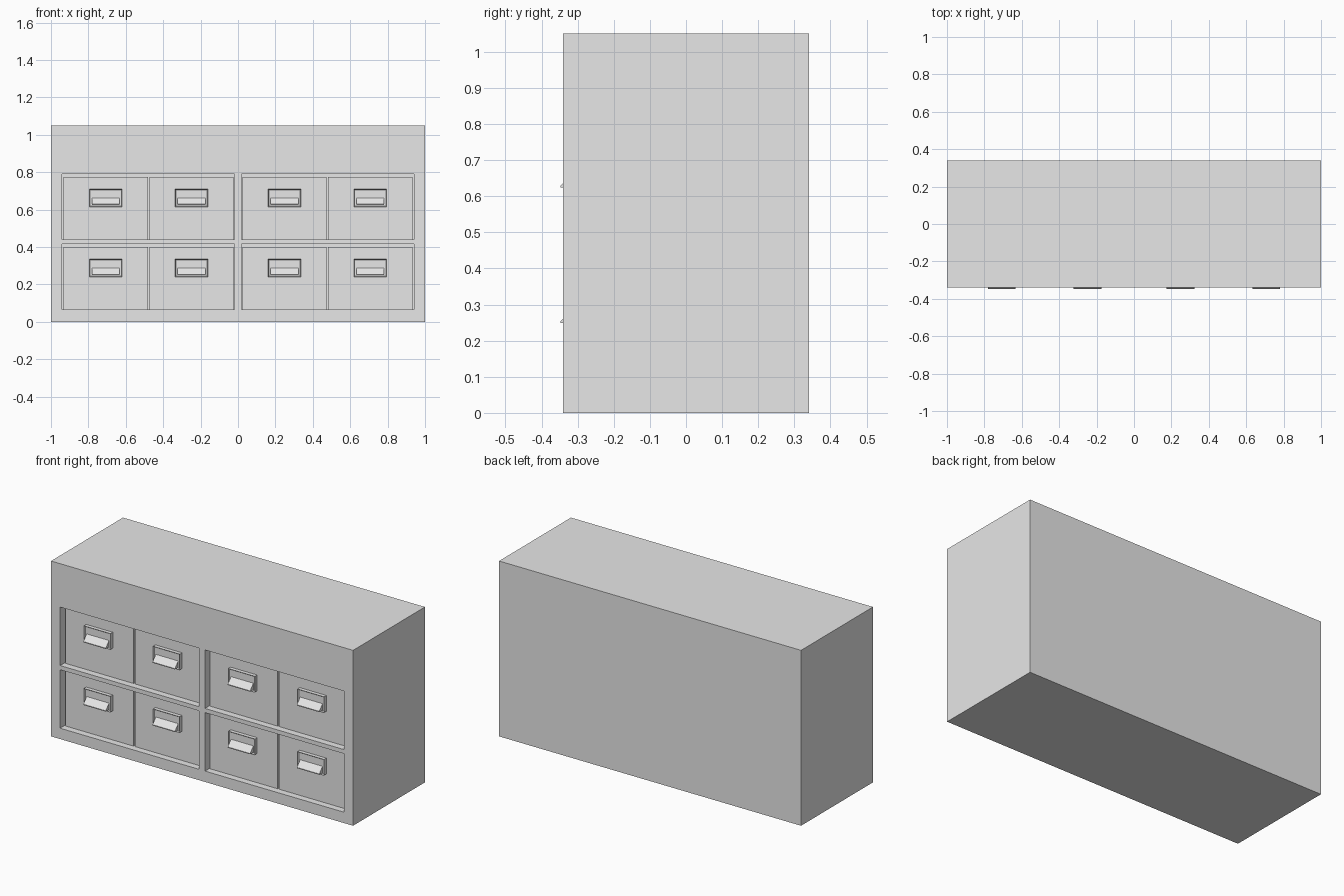
import bpy
import bmesh
from mathutils import Matrix

if "Cube" in bpy.data.objects:
    bpy.data.objects.remove(bpy.data.objects["Cube"], do_unlink=True)

WIDTH, DEPTH, HEIGHT = 2.0, 0.68, 1.05
FRONT = -DEPTH / 2
DRAWER_FRONT = FRONT + 0.04
ROW_BOTTOMS = {"lower": 0.065, "upper": 0.44}

grey = bpy.data.materials.new("plain_grey")
grey.use_nodes = True
grey.diffuse_color = (0.8, 0.8, 0.8, 1)
grey.node_tree.nodes["Principled BSDF"].inputs["Base Color"].default_value = (0.8, 0.8, 0.8, 1)


def add_box(bm, x, y, z):
    """Add a box spanning the (low, high) pairs x, y, z."""
    spans = (x, y, z)
    centre = [(a + b) / 2 for a, b in spans]
    size = [b - a for a, b in spans]
    matrix = Matrix.Translation(centre) @ Matrix.Diagonal((*size, 1))
    return bmesh.ops.create_cube(bm, size=1, matrix=matrix)["verts"]


def finish(name, bm):
    bmesh.ops.recalc_face_normals(bm, faces=bm.faces)
    mesh = bpy.data.meshes.new(name)
    bm.to_mesh(mesh)
    bm.free()
    mesh.materials.append(grey)
    obj = bpy.data.objects.new(name, mesh)
    bpy.context.collection.objects.link(obj)
    return obj


# Cabinet body with four drawer bays cut into the front
bm = bmesh.new()
add_box(bm, (-WIDTH / 2, WIDTH / 2), (FRONT, -FRONT), (0, HEIGHT))
cabinet = finish("cabinet_body", bm)

bm = bmesh.new()
for bottom in ROW_BOTTOMS.values():
    for x in ((-0.94, -0.02), (0.02, 0.94)):
        add_box(bm, x, (FRONT - 0.1, 0.3), (bottom, bottom + 0.35))
cutter = finish("bay_cutter", bm)
cutter.hide_render = True

cut = cabinet.modifiers.new("bays", "BOOLEAN")
cut.operation = "DIFFERENCE"
cut.solver = "EXACT"
cut.object = cutter
bpy.context.view_layer.update()
graph = bpy.context.evaluated_depsgraph_get()
cut_mesh = bpy.data.meshes.new_from_object(cabinet.evaluated_get(graph))
cabinet.modifiers.clear()
cabinet.data = cut_mesh
bpy.data.objects.remove(cutter, do_unlink=True)


def add_drawer(name, x, bottom):
    bm = bmesh.new()
    add_box(bm, x, (DRAWER_FRONT, 0.28), (bottom, bottom + 0.335))
    finish(name + "_drawer", bm)


def add_handle(name, centre, bottom):
    # Backing plate with a shallow framed inset
    plate_y = DRAWER_FRONT - 0.022
    low, high = bottom + 0.175, bottom + 0.27
    bm = bmesh.new()
    add_box(bm, (centre - 0.088, centre + 0.088), (plate_y, DRAWER_FRONT + 0.002), (low, high))
    bm.normal_update()
    face = min(bm.faces, key=lambda f: f.calc_center_median().y)
    bmesh.ops.inset_region(bm, faces=[face], thickness=0.007, depth=0)
    bmesh.ops.translate(bm, verts=face.verts, vec=(0, 0.006, 0))
    finish(name + "_handle_plate", bm)

    # Sloping finger pull with a thin lower lip
    back = plate_y + 0.007
    profile = [(back, high - 0.046), (back - 0.032, low + 0.014),
               (back - 0.032, low + 0.009), (back, low + 0.009)]
    bm = bmesh.new()
    end = bm.faces.new([bm.verts.new((centre - 0.074, y, z)) for y, z in profile])
    grown = bmesh.ops.extrude_face_region(bm, geom=[end])["geom"]
    moved = [v for v in grown if isinstance(v, bmesh.types.BMVert)]
    bmesh.ops.translate(bm, verts=moved, vec=(0.148, 0, 0))
    finish(name + "_finger_pull", bm)


# Two rows of four drawers, mirrored about the centre
for row, bottom in ROW_BOTTOMS.items():
    for side, sign in (("right", -1), ("left", 1)):
        for place, inner, outer in (("inner", 0.025, 0.473), ("outer", 0.482, 0.932)):
            name = f"{row}_{side}_{place}"
            add_drawer(name, sorted((sign * inner, sign * outer)), bottom)
            add_handle(name, sign * (inner + outer) / 2, bottom)
